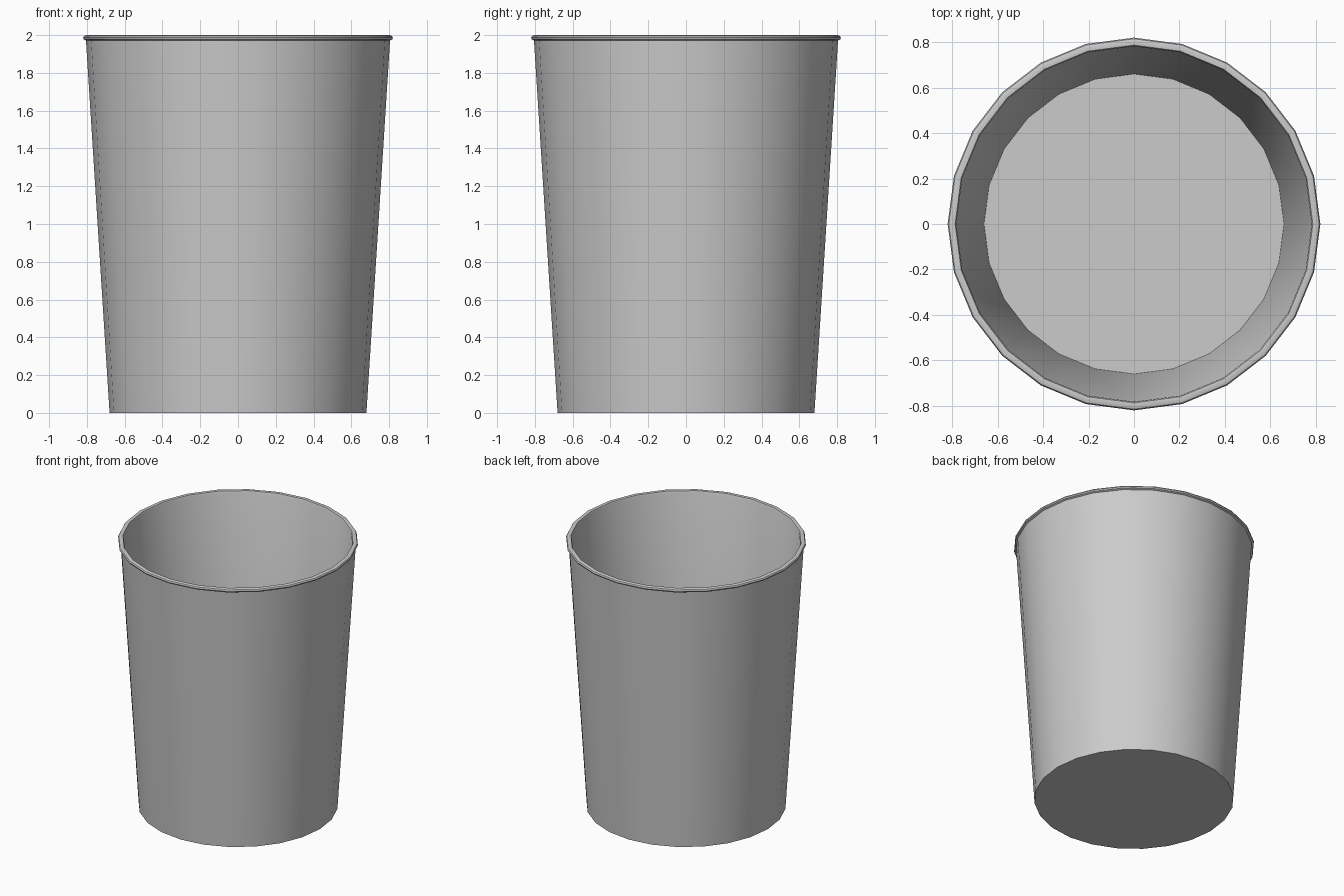
import bpy, bmesh, math

if "Cube" in bpy.data.objects:
    bpy.data.objects.remove(bpy.data.objects["Cube"])

SIDES = 24

# Cross-section of the cup as (radius, height), from base centre over the rim to floor centre
PROFILE = [
    (0.0, 0.0), (0.68, 0.0),            # underside
    (0.805, 1.972),                     # outer wall
    (0.817, 1.978), (0.82, 1.987),      # rolled rim
    (0.815, 1.996), (0.803, 2.0),
    (0.787, 1.998), (0.782, 1.985),
    (0.66, 0.01), (0.0, 0.01),          # inner wall and floor
]

# Revolve the profile
bm = bmesh.new()
verts = [bm.verts.new((r, 0, z)) for r, z in PROFILE]
edges = [bm.edges.new(pair) for pair in zip(verts, verts[1:])]
bmesh.ops.spin(bm, geom=verts + edges, cent=(0, 0, 0), axis=(0, 0, 1),
               angle=2 * math.pi, steps=SIDES)
bmesh.ops.remove_doubles(bm, verts=bm.verts[:], dist=0.0005)
bmesh.ops.recalc_face_normals(bm, faces=bm.faces[:])

mesh = bpy.data.meshes.new("cup")
bm.to_mesh(mesh)
bm.free()
cup = bpy.data.objects.new("cup", mesh)
bpy.context.collection.objects.link(cup)

# Smooth walls with crisp base edges
bpy.context.view_layer.objects.active = cup
cup.select_set(True)
bpy.ops.object.shade_smooth_by_angle(angle=math.radians(40))
